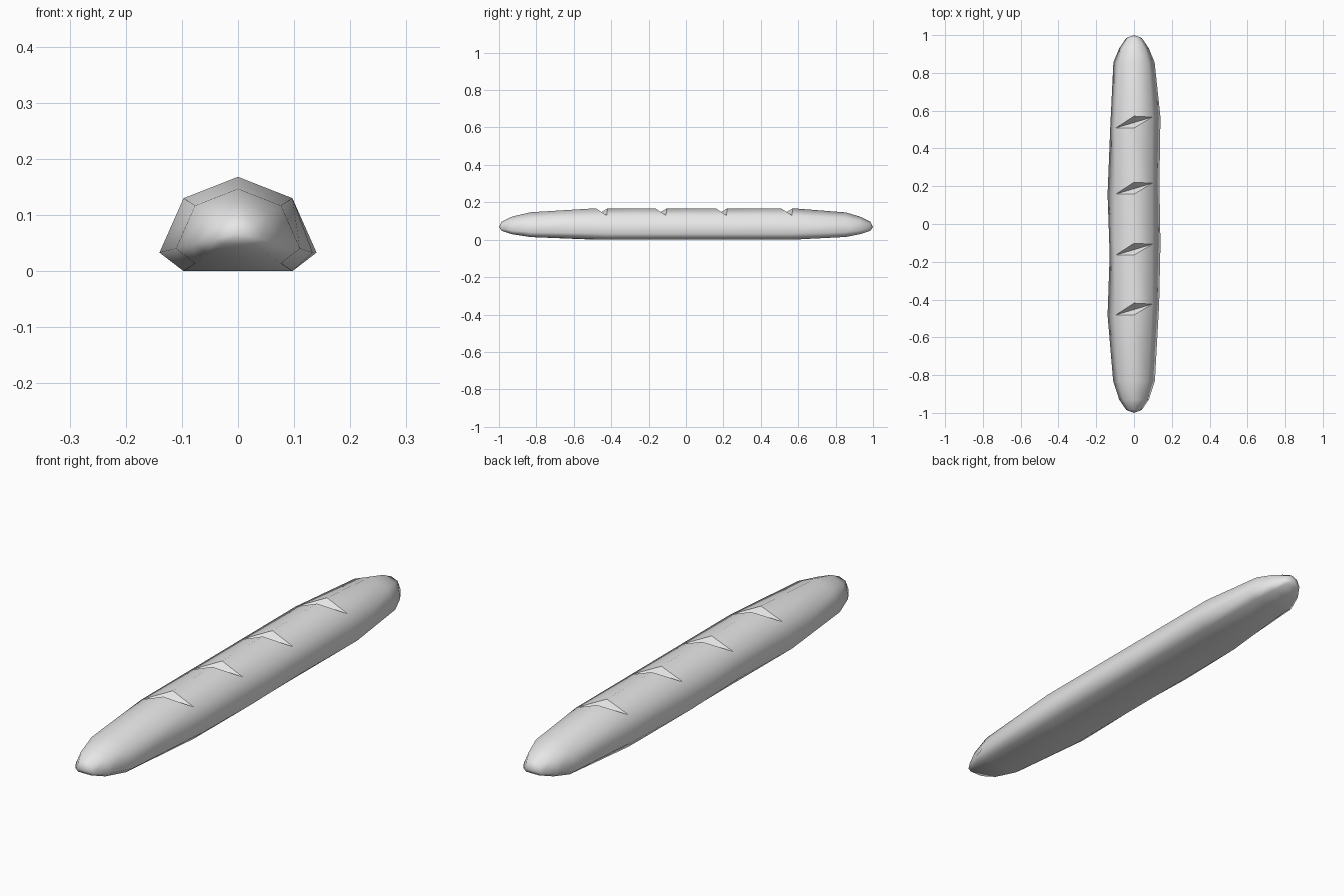
import bpy
import bmesh

if "Cube" in bpy.data.objects:
    bpy.data.objects.remove(bpy.data.objects["Cube"], do_unlink=True)

crust = bpy.data.materials.new("light grey crust")
crust.use_nodes = True
crust.diffuse_color = (0.8, 0.8, 0.8, 1)
crust.node_tree.nodes["Principled BSDF"].inputs["Base Color"].default_value = (0.8, 0.8, 0.8, 1)

# Cross-section of the loaf, from the right underside over the ridge to the left
SECTION = [(0.097, 0), (0.14, 0.033), (0.097, 0.13), (0, 0.168),
           (-0.097, 0.13), (-0.14, 0.033), (-0.097, 0)]
RIDGE = 3
CORE_Z = 0.067
SLASH_WIDTH = 0.063

# End rings as (y, scale); slashes as (y, right flank scale, left flank scale)
FRONT_END = [(-0.985, 0.29), (-0.93, 0.56), (-0.83, 0.79)]
BACK_END = [(0.855, 0.78), (0.93, 0.56), (0.985, 0.29)]
SLASHES = [(-0.482, 0.95, 1), (-0.165, 1, 0.92), (0.158, 0.96, 1), (0.508, 1, 0.9)]

bm = bmesh.new()


def end_ring(y, scale):
    return [bm.verts.new((x * scale, y, CORE_Z + (z - CORE_Z) * scale)) for x, z in SECTION]


def slash_rings(y, right, left):
    """Two rings sharing all but the ridge point, leaving a slanted cut between."""
    near = []
    for i, (x, z) in enumerate(SECTION):
        if i in (1, 5):
            x *= right if x > 0 else left
        slant = SLASH_WIDTH * 0.92 if x > 0 else 0
        near.append(bm.verts.new((x, y + slant, z)))
    far = list(near)
    far[RIDGE] = bm.verts.new((0, y + SLASH_WIDTH, SECTION[RIDGE][1]))
    return near, far


def bridge(a, b):
    n = len(a)
    for i in range(n):
        j = (i + 1) % n
        bm.faces.new((a[i], a[j], b[j], b[i]))


# Loaf body, lofted from front to back
front = [end_ring(*r) for r in FRONT_END]
back = [end_ring(*r) for r in BACK_END]
for rings in (front, back):
    for a, b in zip(rings, rings[1:]):
        bridge(a, b)

# Slashes: two flat walls meeting in a valley
walls = []
last = front[-1]
for slash in SLASHES:
    near, far = slash_rings(*slash)
    bridge(last, near)
    right, left = near[RIDGE - 1], near[RIDGE + 1]
    walls.append(bm.faces.new((right, near[RIDGE], left)))
    walls.append(bm.faces.new((left, far[RIDGE], right)))
    last = far
bridge(last, back[0])

# Rounded tips
for ring, y in ((front[0], -1), (back[-1], 1)):
    tip = bm.verts.new((0, y, CORE_Z))
    for i in range(len(ring)):
        bm.faces.new((ring[i], ring[(i + 1) % len(ring)], tip))

bmesh.ops.recalc_face_normals(bm, faces=bm.faces[:])
for face in bm.faces:
    face.smooth = True
for wall in walls:
    wall.smooth = False
    for edge in wall.edges:
        edge.smooth = False

mesh = bpy.data.meshes.new("bread_loaf")
bm.to_mesh(mesh)
bm.free()
mesh.materials.append(crust)
loaf = bpy.data.objects.new("bread_loaf", mesh)
bpy.context.collection.objects.link(loaf)
